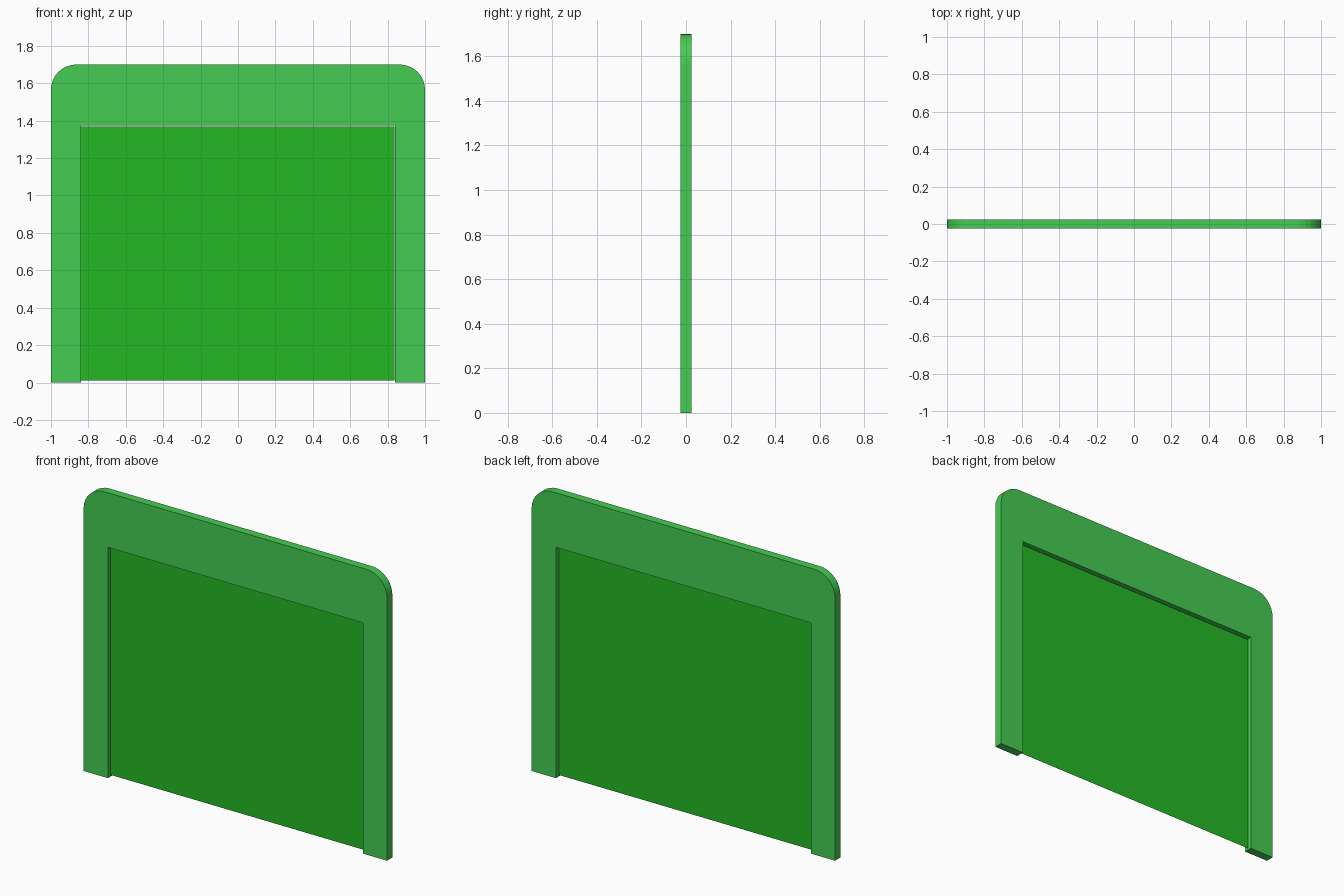
import bpy, bmesh, math

if "Cube" in bpy.data.objects:
    bpy.data.objects.remove(bpy.data.objects["Cube"])

WIDTH, HEIGHT, DEPTH = 2.0, 1.7, 0.05
OPEN_X, OPEN_Z, RADIUS, STEPS = 0.84, 1.375, 0.135, 8


def material(name, color):
    mat = bpy.data.materials.new(name)
    mat.diffuse_color = color
    mat.use_nodes = True
    mat.node_tree.nodes["Principled BSDF"].inputs["Base Color"].default_value = mat.diffuse_color
    return mat


def face_object(name, points, y, mat, depth=0.0):
    """Flat xz outline at y, optionally extruded along +y."""
    bm = bmesh.new()
    face = bm.faces.new([bm.verts.new((x, y, z)) for x, z in points])
    if depth:
        new = bmesh.ops.extrude_face_region(bm, geom=[face])["geom"]
        bmesh.ops.translate(bm, vec=(0, depth, 0),
                            verts=[v for v in new if isinstance(v, bmesh.types.BMVert)])
        bmesh.ops.recalc_face_normals(bm, faces=bm.faces)
    mesh = bpy.data.meshes.new(name)
    bm.to_mesh(mesh)
    bm.free()
    mesh.materials.append(mat)
    obj = bpy.data.objects.new(name, mesh)
    bpy.context.collection.objects.link(obj)
    return obj


# Surround: arch outline with rounded top corners
half = WIDTH / 2
right = [(OPEN_X, OPEN_Z), (OPEN_X, 0), (half, 0)]
for i in range(STEPS + 1):
    a = math.pi / 2 * i / STEPS
    right.append((half - RADIUS + RADIUS * math.cos(a),
                  HEIGHT - RADIUS + RADIUS * math.sin(a)))
outline = right + [(-x, z) for x, z in reversed(right)]
face_object("door_surround", outline, -DEPTH / 2,
            material("light_green", (0.06, 0.61, 0.085, 1)), DEPTH)

# Door panel: thin sheet halfway through the opening
face_object("door_panel",
            [(-0.84, 0.01), (0.836, 0.01), (0.836, 1.37), (-0.84, 1.37)], 0,
            material("deep_green", (0.018, 0.48, 0.018, 1)))
